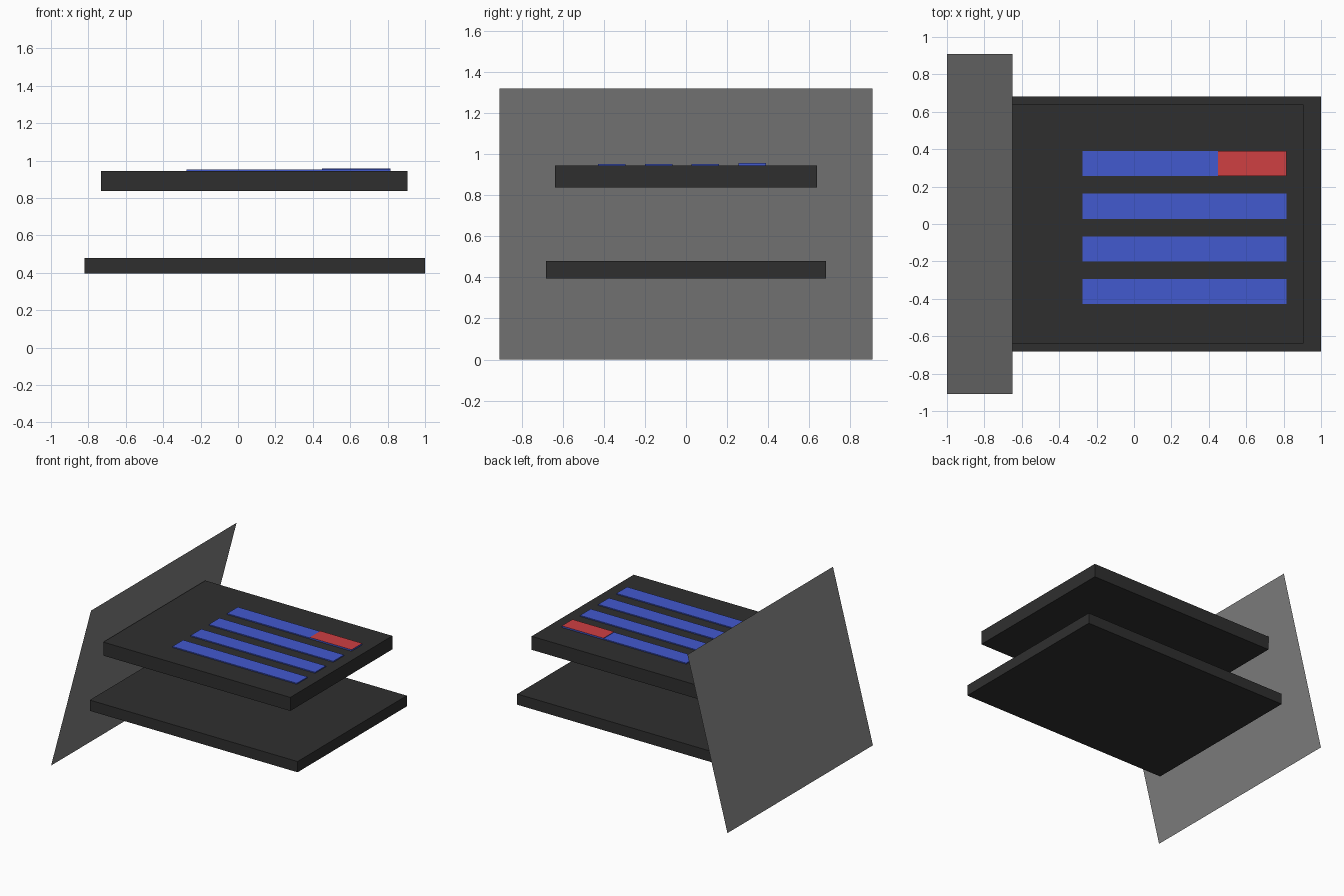
import bpy, bmesh

if "Cube" in bpy.data.objects:
    bpy.data.objects.remove(bpy.data.objects["Cube"])


def material(name, rgb):
    m = bpy.data.materials.new(name)
    m.diffuse_color = (*rgb, 1)
    m.use_nodes = True
    m.node_tree.nodes["Principled BSDF"].inputs["Base Color"].default_value = m.diffuse_color
    return m


dark = material("charcoal", (0.028, 0.028, 0.028))
blue = material("blue", (0.055, 0.1, 0.62))
red = material("red", (0.62, 0.05, 0.055))
grey = material("mid_grey", (0.22, 0.22, 0.22))


def finish(name, bm, *mats):
    me = bpy.data.meshes.new(name)
    bm.to_mesh(me)
    bm.free()
    for m in mats:
        me.materials.append(m)
    ob = bpy.data.objects.new(name, me)
    bpy.context.collection.objects.link(ob)
    return ob


def box(name, xs, ys, zs, *mats):
    bm = bmesh.new()
    bmesh.ops.create_cube(bm, size=1)
    for v in bm.verts:
        v.co = [(r[0] + r[1]) / 2 + c * (r[1] - r[0]) for c, r in zip(v.co, (xs, ys, zs))]
    bm.normal_update()
    # A second material goes on the top face only
    if len(mats) > 1:
        for f in bm.faces:
            f.material_index = int(f.normal.z > 0.5)
    return finish(name, bm, *mats)


# Two stacked slabs
box("lower_slab", (-0.82, 1.0), (-0.683, 0.683), (0.395, 0.48), dark)
box("upper_slab", (-0.733, 0.905), (-0.638, 0.638), (0.838, 0.945), dark)

# Raised strips on the upper slab
for i in range(4):
    y = 0.323 - i * 0.228
    box(f"strip_{i + 1}", (-0.275, 0.815), (y - 0.067, y + 0.067), (0.945, 0.953), blue)

# Red highlighted end of the rear strip
box("strip_highlight", (0.45, 0.815), (0.256, 0.39), (0.945, 0.957), blue, red)

# Leaning back panel, a single sheet
bm = bmesh.new()
bm.faces.new([bm.verts.new(c) for c in
              ((-1, -0.91, 0), (-1, 0.91, 0), (-0.65, 0.91, 1.32), (-0.65, -0.91, 1.32))])
finish("back_panel", bm, grey)
